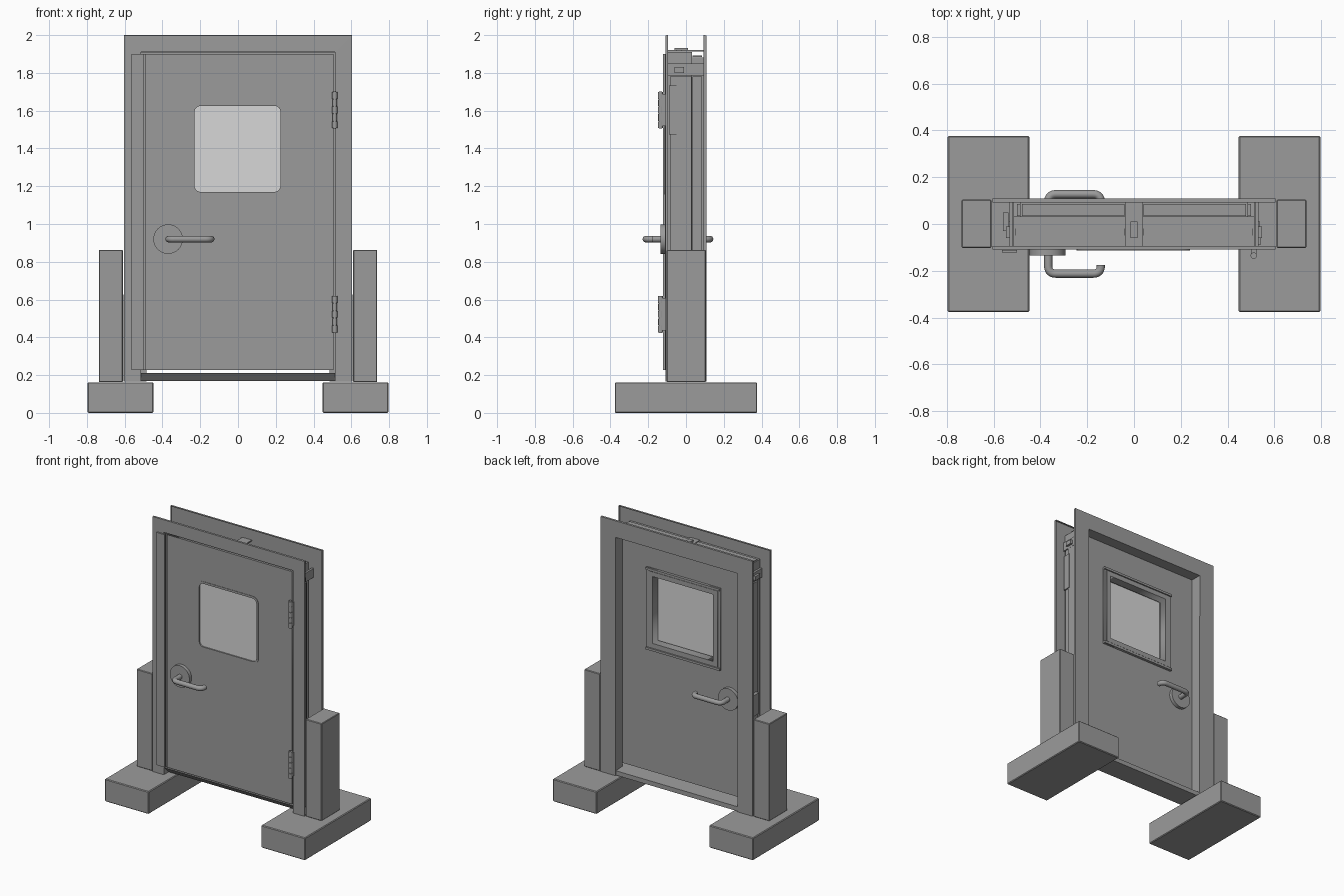
import bpy, bmesh, math
from mathutils import Vector

if "Cube" in bpy.data.objects:
    bpy.data.objects.remove(bpy.data.objects["Cube"], do_unlink=True)


def material(name, value):
    m = bpy.data.materials.new(name)
    m.use_nodes = True
    color = (value, value, value, 1)
    m.diffuse_color = color
    m.node_tree.nodes["Principled BSDF"].inputs["Base Color"].default_value = color
    return m


GREY = material("mid grey metal", 0.33)
GLASS = material("pale glass", 0.68)


def add(name, data, mat=GREY):
    ob = bpy.data.objects.new(name, data)
    bpy.context.collection.objects.link(ob)
    data.materials.append(mat)
    return ob


def from_bmesh(name, bm, mat=GREY, smooth=False):
    me = bpy.data.meshes.new(name)
    bmesh.ops.recalc_face_normals(bm, faces=bm.faces)
    bm.to_mesh(me)
    bm.free()
    if smooth:
        me.shade_smooth()
        me.set_sharp_from_angle(angle=0.6)
    return add(name, me, mat)


def box(name, x, y, z, mat=GREY, bevel=0):
    """Box from (min, max) pairs."""
    bm = bmesh.new()
    bmesh.ops.create_cube(bm, size=1)
    for v in bm.verts:
        for i, (lo, hi) in enumerate((x, y, z)):
            v.co[i] = (lo + hi) / 2 + v.co[i] * (hi - lo)
    if bevel:
        bmesh.ops.bevel(bm, geom=bm.edges[:], offset=bevel, segments=1, affect='EDGES')
    return from_bmesh(name, bm, mat)


def cylinder(name, center, radius, depth, axis='Z', segments=40):
    bm = bmesh.new()
    bmesh.ops.create_cone(bm, cap_ends=True, segments=segments,
                          radius1=radius, radius2=radius, depth=depth)
    ob = from_bmesh(name, bm, smooth=True)
    ob.location = center
    if axis == 'Y':
        ob.rotation_euler.x = math.pi / 2
    return ob


def rounded_rect(x0, x1, z0, z1, r=0, steps=6):
    if r == 0:
        return [(x0, z0), (x1, z0), (x1, z1), (x0, z1)]
    pts = []
    corners = [(x1 - r, z1 - r), (x0 + r, z1 - r), (x0 + r, z0 + r), (x1 - r, z0 + r)]
    for k, (cx, cz) in enumerate(corners):
        for s in range(steps + 1):
            a = math.pi / 2 * (k + s / steps)
            pts.append((cx + r * math.cos(a), cz + r * math.sin(a)))
    return pts


def panel(name, outer, inner, y0, y1):
    """Upright panel with a hole, filled from two outlines."""
    cu = bpy.data.curves.new(name, 'CURVE')
    cu.dimensions = '2D'
    cu.fill_mode = 'BOTH'
    cu.extrude = (y1 - y0) / 2
    for loop in (outer, inner):
        sp = cu.splines.new('POLY')
        sp.points.add(len(loop) - 1)
        for p, (x, z) in zip(sp.points, loop):
            p.co = (x, z, 0, 1)
        sp.use_cyclic_u = True
    ob = add(name, cu)
    ob.rotation_euler.x = math.pi / 2
    ob.location.y = (y0 + y1) / 2
    return ob


def tube(name, corners, radius, fillet):
    """Round bar along a path with rounded corners."""
    pts = [Vector(c) for c in corners]
    path = [pts[0]]
    for a, b, c in zip(pts, pts[1:], pts[2:]):
        p, q = b + (a - b).normalized() * fillet, b + (c - b).normalized() * fillet
        for s in range(9):
            t = s / 8
            path.append(p * (1 - t) ** 2 + b * 2 * t * (1 - t) + q * t * t)
    path.append(pts[-1])
    cu = bpy.data.curves.new(name, 'CURVE')
    cu.dimensions = '3D'
    cu.bevel_depth = radius
    cu.bevel_resolution = 5
    cu.use_fill_caps = True
    sp = cu.splines.new('POLY')
    sp.points.add(len(path) - 1)
    for p, co in zip(sp.points, path):
        p.co = (*co, 1)
    sp.use_smooth = True
    return add(name, cu)


# Door frame: folded sheet channel swept up, across and down with mitres
profile = [(.603, -.094), (.603, -.108), (.515, -.108), (.515, .03),
           (.486, .03), (.486, .107), (.603, .107), (.603, .093)]
bm = bmesh.new()
rows = []
for o, y in profile:
    top = o + 1.395
    rows.append([bm.verts.new(c) for c in
                 ((-o, y, .165), (-o, y, top), (o, y, top), (o, y, .165))])
for a, b in zip(rows, rows[1:]):
    for i in range(3):
        bm.faces.new((a[i], a[i + 1], b[i + 1], b[i]))
frame = from_bmesh("door_frame", bm)
mod = frame.modifiers.new("sheet", 'SOLIDIFY')
mod.thickness = .004
mod.offset = 0

# Sill with an undercut front edge
bm = bmesh.new()
section = [(-.1, .212), (.105, .2), (.105, .168), (-.06, .168)]
face = bm.faces.new([bm.verts.new((-.515, y, z)) for y, z in section])
ext = bmesh.ops.extrude_face_region(bm, geom=[face])
for v in ext["geom"]:
    if isinstance(v, bmesh.types.BMVert):
        v.co.x = .515
from_bmesh("sill", bm)

# Feet, posts, and lining inside the jambs
for s, side in ((1, "left"), (-1, "right")):
    def span(a, b):
        return (min(s * a, s * b), max(s * a, s * b))
    box(side + "_foot", span(.448, .797), (-.377, .377), (0, .162), bevel=.005)
    box(side + "_post", span(.61, .737), (-.102, .105), (.163, .863), bevel=.004)
    box(side + "_jamb_lining", span(.517, .53), (-.085, .028), (.17, 1.78))
    box(side + "_jamb_rib", span(.53, .536), (-.05, .012), (.17, 1.78))
    box(side + "_jamb_back_lining", span(.488, .5), (.034, .085), (.17, 1.78))
    box(side + "_jamb_strap", span(.517, .532), (-.104, .1), (1.785, 1.85))
    box(side + "_jamb_strap_plug", span(.532, .548), (-.06, -.01), (1.8, 1.83))
    # Lining in the head channel
    box(side + "_head_lining", span(.04, .51), (-.085, .028), (1.912, 1.916))
    box(side + "_head_rib", span(.04, .51), (-.05, -.02), (1.916, 1.92))
    box(side + "_head_back_lining", span(.04, .48), (.034, .085), (1.883, 1.892))
box("head_strap", (-.038, .038), (-.104, .104), (1.912, 1.92))
box("head_strap_plug", (-.016, .016), (-.06, .01), (1.92, 1.932))
box("strike_box", (-.56, -.536), (-.03, .05), (.84, .99))

# Door leaf: front skin with rounded window, core with square window
leaf = (-.49, .505, .226, 1.9)
window = (-.245, .24, 1.155, 1.64)


def grow(rect, d):
    return rect[0] - d, rect[1] + d, rect[2] - d, rect[3] + d


panel("leaf_front", rounded_rect(*leaf), rounded_rect(*grow(window, -.004), .04), -.11, -.1)
panel("leaf_core", rounded_rect(*leaf), rounded_rect(*grow(window, .005)), -.1, .025)
panel("window_seal", rounded_rect(*window, .045),
      rounded_rect(*grow(window, -.015), .032), -.113, -.1)
x0, x1, z0, z1 = grow(window, .004)
box("window_glass", (x0, x1), (-.104, -.03), (z0, z1), GLASS)

# Square trim round the back of the window
panel("back_trim", rounded_rect(*grow(window, .052)), rounded_rect(*window), .025, .034)
panel("back_trim_bead", rounded_rect(*grow(window, .032)),
      rounded_rect(*grow(window, -.002)), -.02, .04)
x0, x1, z0, z1 = grow(window, .052)
for name, z in (("top", z1 - .016), ("bottom", z0)):
    box(name + "_trim_rail", (x0, x1), (.025, .044), (z, z + .016))

# Overlap strip on the latch edge
box("overlap_strip", (-.565, -.5), (-.121, -.111), (.226, 1.9))
box("overlap_strip_web", (-.505, -.489), (-.1, -.09), (.226, 1.9))

# Lever handles on both faces
for name, y, d in (("front", -.11, -1), ("back", .025, 1)):
    cylinder(name + "_rose", (-.37, y + d * .0125, .92), .078, .025, 'Y', 48)
    tube(name + "_lever",
         [(-.367, y, .92), (-.367, y + d * .1025, .92),
          (-.142, y + d * .1025, .92), (-.142, y + d * .065, .92)], .0175, .034)

# Hinges with stacked knuckles, and their backing plates in the jamb
for name, z in (("upper", 1.603), ("lower", .522)):
    for i in range(5):
        cylinder(f"{name}_hinge_knuckle_{i + 1}", (.512, -.135, z + (i - 2) * .039),
                 .0135 if i % 2 == 0 else .012, .036, segments=24)
    cylinder(name + "_hinge_pin", (.512, -.135, z), .008, .196, segments=16)
    box(name + "_hinge_leaf", (.5, .524), (-.133, -.106), (z - .085, z + .085))
    box(name + "_hinge_backing", (.53, .54), (-.09, -.035), (z - .13, z + .13))
